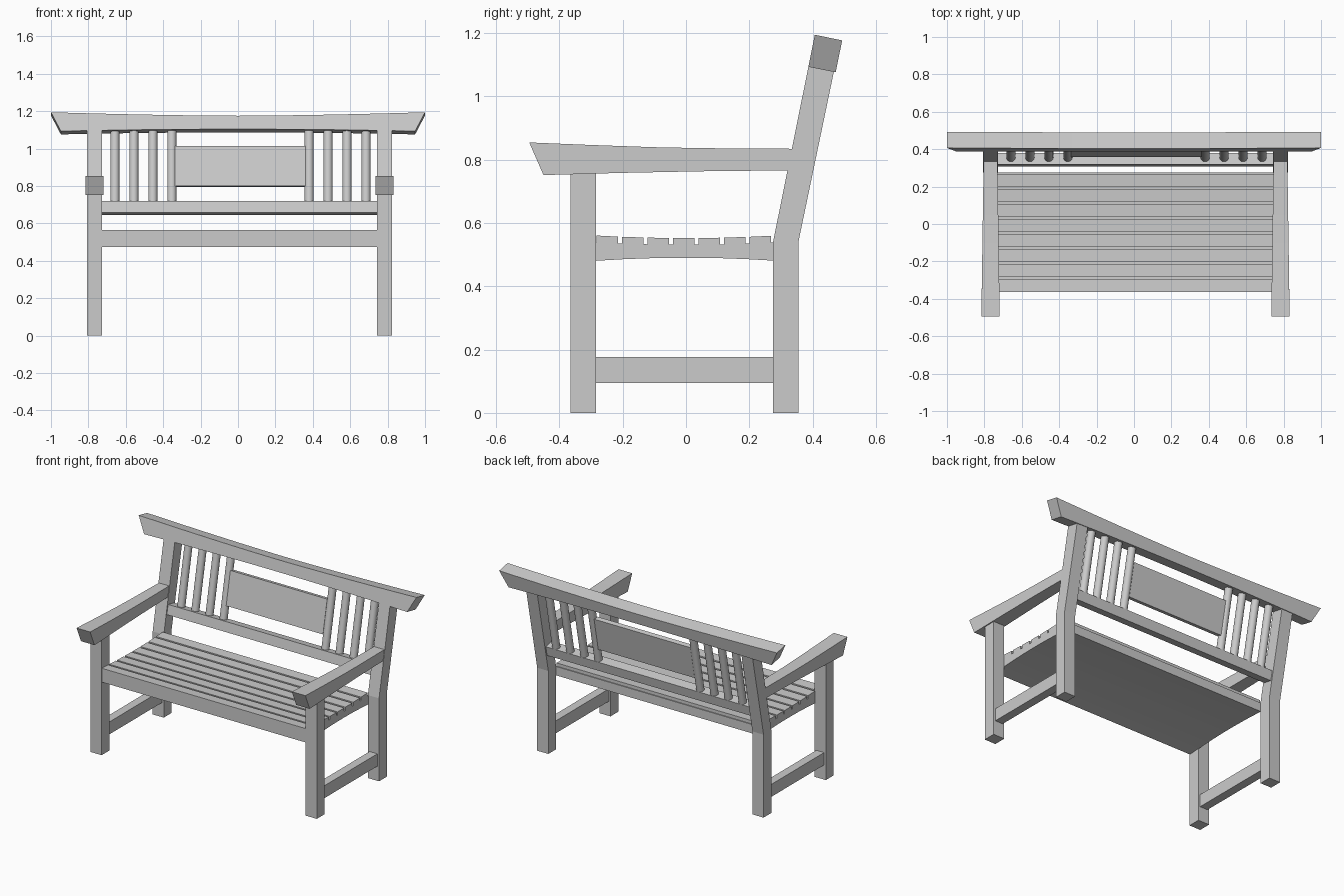
import bpy, bmesh, math
from mathutils import Matrix, Vector

if "Cube" in bpy.data.objects:
    bpy.data.objects.remove(bpy.data.objects["Cube"])

CX = 0.008                       # middle of the frame between the legs
TILT = math.radians(11.4)        # lean of the backrest
IDENT = Matrix.Identity(4)
# leaning frame: local x = x, local y = depth, local z = up the backrest
BACK = Matrix.Translation((0, 0.275, 0.54)) @ Matrix.Rotation(-TILT, 4, 'X')


def finish(name, bm, mat=IDENT):
    bm.transform(mat)
    bmesh.ops.recalc_face_normals(bm, faces=bm.faces)
    me = bpy.data.meshes.new(name)
    bm.to_mesh(me)
    bm.free()
    ob = bpy.data.objects.new(name, me)
    bpy.context.collection.objects.link(ob)
    return ob


def box(name, x, y, z, mat=IDENT):
    bm = bmesh.new()
    bmesh.ops.create_cube(bm, size=1)
    for v in bm.verts:
        v.co = Vector([(r[0] + r[1]) / 2 + c * (r[1] - r[0]) for c, r in zip(v.co, (x, y, z))])
    return finish(name, bm, mat)


def prism(name, lower, upper, mat=IDENT):
    """Solid between two matching outlines."""
    bm = bmesh.new()
    a = [bm.verts.new(p) for p in lower]
    b = [bm.verts.new(p) for p in upper]
    bm.faces.new(a)
    bm.faces.new(b)
    for i in range(len(a)):
        j = (i + 1) % len(a)
        bm.faces.new((a[i], a[j], b[j], b[i]))
    return finish(name, bm, mat)


def side_prism(name, pts, x0, x1):
    return prism(name, [(x0, y, z) for y, z in pts], [(x1, y, z) for y, z in pts])


# legs, stretchers and armrests on both ends
ARM = [(-0.495, 0.854), (-0.3, 0.846), (-0.1, 0.839), (0.05, 0.836), (0.345, 0.834),
       (0.33, 0.766), (0.05, 0.763), (-0.2, 0.758), (-0.45, 0.751)]
up, depth = Vector((math.sin(TILT), math.cos(TILT))), Vector((math.cos(TILT), -math.sin(TILT)))
top_front = Vector((0.275, 0.54)) + up * 0.572
BACK_LEG = [(0.275, 0), (0.355, 0), (0.355, 0.54), tuple(top_front + depth * 0.082),
            tuple(top_front), (0.275, 0.54)]
for side, label in ((-1, "left"), (1, "right")):
    c = CX + side * 0.775
    box(f"front_leg_{label}", (c - 0.04, c + 0.04), (-0.365, -0.285), (0, 0.757))
    side_prism(f"back_leg_{label}", BACK_LEG, c - 0.04, c + 0.04)
    box(f"stretcher_{label}", (c - 0.028, c + 0.028), (-0.29, 0.28), (0.095, 0.176))
    # armrest flares towards the front
    half = lambda y: 0.0375 + 0.0115 * min(1, (0.3 - y) / 0.78)
    prism(f"armrest_{label}", [(c - half(y), y, z) for y, z in ARM],
          [(c + half(y), y, z) for y, z in ARM])

# curved seat base
X0, X1 = CX - 0.738, CX + 0.738
ys = [-0.362 + 0.637 * i / 8 for i in range(9)]
dish = lambda y: 0.1 * y * y
base = [(y, 0.531 + dish(y)) for y in ys] + [(y, 0.49 - 1.2 * dish(y)) for y in reversed(ys)]
side_prism("seat_base", base, X0, X1)

# seat slats following the dip
for i in range(8):
    a = -0.363 + i * 0.0805
    b = a + 0.068
    za, zb = 0.53 + dish(a), 0.53 + dish(b)
    side_prism(f"seat_slat_{i + 1}", [(a, za), (b, zb), (b, zb + 0.022), (a, za + 0.022)], X0, X1)

# backrest: lower rail, panel, round spindles
box("lower_back_rail", (X0, X1), (0.008, 0.07), (0.122, 0.185), BACK)
box("back_panel", (-0.342, 0.361), (0.03, 0.06), (0.272, 0.49), BACK)
for i in range(8):
    x = (-0.658 + 0.1015 * i) if i < 4 else (0.38 + 0.1015 * (i - 4))
    bm = bmesh.new()
    bmesh.ops.create_cone(bm, cap_ends=True, segments=20, radius1=0.024, radius2=0.024, depth=0.41)
    bm.transform(Matrix.Translation((x, 0.046, 0.38)))
    ob = finish(f"back_spindle_{i + 1}", bm, BACK)
    for p in ob.data.polygons:
        p.use_smooth = len(p.vertices) == 4

# gently curved top rail with raked ends
ts = [-1 + i / 6 for i in range(13)]
rail = [(t, 0.648 + 0.019 * abs(t) ** 1.6) for t in ts]
rail += [(0.947 * t, 0.575 - 0.011 * t * t) for t in reversed(ts)]
prism("top_rail", [(x, 0, s) for x, s in rail], [(x, 0.088, s) for x, s in rail], BACK)
